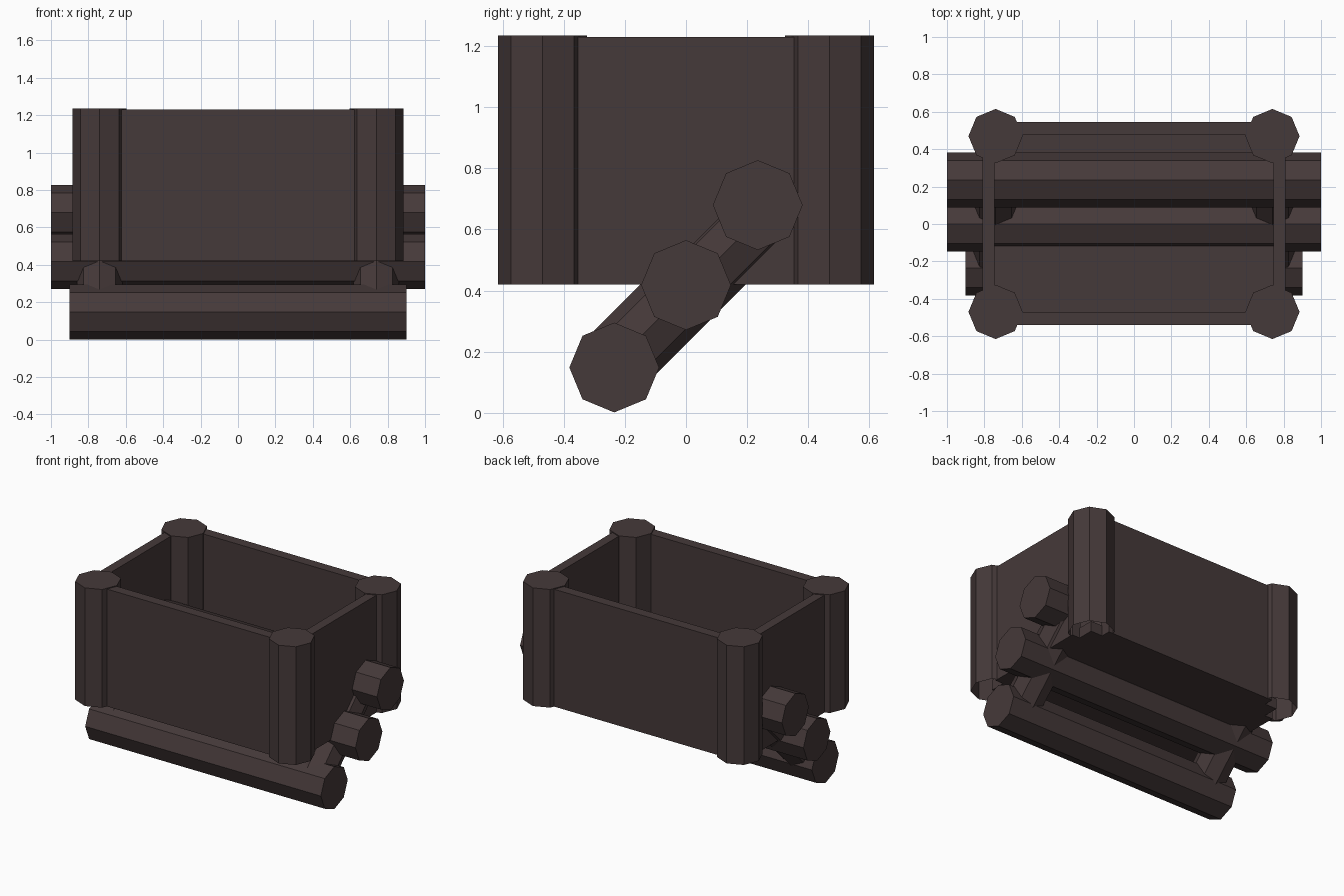
import bpy, bmesh, math
from mathutils import Vector

if "Cube" in bpy.data.objects:
    bpy.data.objects.remove(bpy.data.objects["Cube"])

wood = bpy.data.materials.new("dark_wood")
wood.diffuse_color = (0.06, 0.041, 0.041, 1)
wood.use_nodes = True
wood.node_tree.nodes["Principled BSDF"].inputs["Base Color"].default_value = wood.diffuse_color


def finish(bm, name):
    bmesh.ops.recalc_face_normals(bm, faces=bm.faces)
    mesh = bpy.data.meshes.new(name)
    bm.to_mesh(mesh)
    bm.free()
    mesh.materials.append(wood)
    obj = bpy.data.objects.new(name, mesh)
    bpy.context.collection.objects.link(obj)


def log(name, a, b, r, open_bottom=False):
    """Eight-sided log from a to b, corners on the main axes."""
    a, b = Vector(a), Vector(b)
    d = (b - a).normalized()
    u = Vector((0, 1, 0)) if abs(d.x) > 0.9 else Vector((1, 0, 0))
    v = d.cross(u)
    bm = bmesh.new()
    rings = []
    for c in (a, b):
        rings.append([bm.verts.new(c + r * (math.cos(i * math.pi / 4) * u
                                            + math.sin(i * math.pi / 4) * v)) for i in range(8)])
    for i in range(8):
        j = (i + 1) % 8
        bm.faces.new((rings[0][i], rings[0][j], rings[1][j], rings[1][i]))
    bm.faces.new(rings[1])
    if not open_bottom:
        bm.faces.new(rings[0][::-1])
    finish(bm, name)


def board(name, lo, hi):
    bm = bmesh.new()
    bmesh.ops.create_cube(bm, size=1)
    for p in bm.verts:
        p.co = Vector([lo[k] if p.co[k] < 0 else hi[k] for k in range(3)])
    finish(bm, name)


# Three long logs stepping up towards the back
log("lower_log", (-0.9, -0.235, 0.148), (0.9, -0.235, 0.148), 0.147)
log("middle_log", (-1, 0, 0.418), (1, 0, 0.418), 0.147)
log("upper_log", (-1, 0.235, 0.68), (1, 0.235, 0.68), 0.147)

for s, side in ((-1, "left"), (1, "right")):
    # Diagonal braces joining the logs
    log(side + "_brace", (s * 0.74, -0.24, 0.157), (s * 0.74, 0.24, 0.637), 0.122)
    # Corner posts, open underneath
    for t, end in ((-1, "front"), (1, "back")):
        y = 0.47 * t
        log(f"{end}_{side}_post", (s * 0.74, y, 0.42), (s * 0.74, y, 1.236), 0.145, True)
    # Side walls
    xs = sorted((s * 0.745, s * 0.81))
    board(side + "_wall", (xs[0], -0.37, 0.42), (xs[1], 0.37, 1.23))

# Front and back walls, floor
board("front_wall", (-0.66, -0.54, 0.42), (0.66, -0.47, 1.23))
board("back_wall", (-0.66, 0.475, 0.42), (0.66, 0.545, 1.23))
board("floor", (-0.75, -0.475, 0.42), (0.75, 0.48, 0.492))
